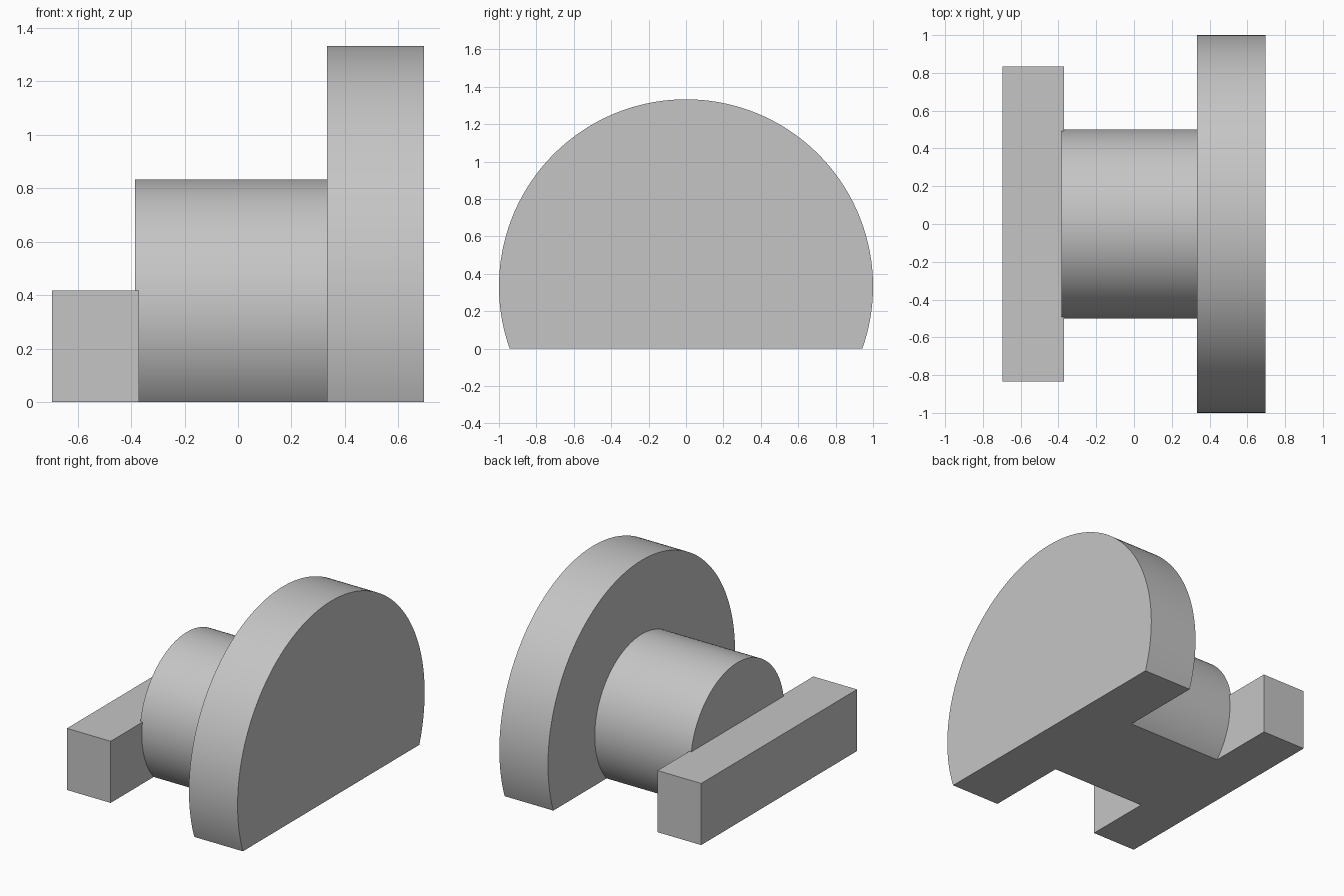
import bpy
import math

cube = bpy.data.objects.get("Cube")
if cube:
    bpy.data.objects.remove(cube, do_unlink=True)

AXIS_Z = 0.333  # height of the shared shaft axis above the flat base

grey = bpy.data.materials.new("plain grey")
grey.use_nodes = True
colour = (0.56, 0.56, 0.56, 1)
grey.diffuse_color = colour
grey.node_tree.nodes["Principled BSDF"].inputs["Base Color"].default_value = colour


def extrude_x(name, profile, x0, x1):
    """Extrude a closed (y, z) profile, counter-clockwise seen from +x."""
    n = len(profile)
    verts = [(x, y, z) for x in (x0, x1) for y, z in profile]
    faces = [list(range(n))[::-1], list(range(n, 2 * n))]
    faces += [(i, (i + 1) % n, n + (i + 1) % n, n + i) for i in range(n)]
    mesh = bpy.data.meshes.new(name)
    mesh.from_pydata(verts, [], faces)
    mesh.materials.append(grey)
    obj = bpy.data.objects.new(name, mesh)
    bpy.context.collection.objects.link(obj)
    bpy.ops.object.select_all(action='DESELECT')
    obj.select_set(True)
    bpy.context.view_layer.objects.active = obj
    bpy.ops.object.shade_smooth_by_angle(angle=math.radians(30))
    return obj


def cut_circle(radius, steps=128):
    """Circle around the axis, cut off flat at the base."""
    start = -math.asin(AXIS_Z / radius)
    sweep = math.pi - 2 * start
    angles = [start + sweep * i / steps for i in range(steps + 1)]
    return [(radius * math.cos(a), max(0, AXIS_Z + radius * math.sin(a))) for a in angles]


# Large flange, hub and cross bar, all sharing one flat base
extrude_x("flange", cut_circle(1.0), 0.333, 0.697)
extrude_x("hub", cut_circle(0.5), -0.385, 0.333)
extrude_x("cross_bar", [(-0.833, 0), (0.833, 0), (0.833, 0.417), (-0.833, 0.417)], -0.697, -0.37)
